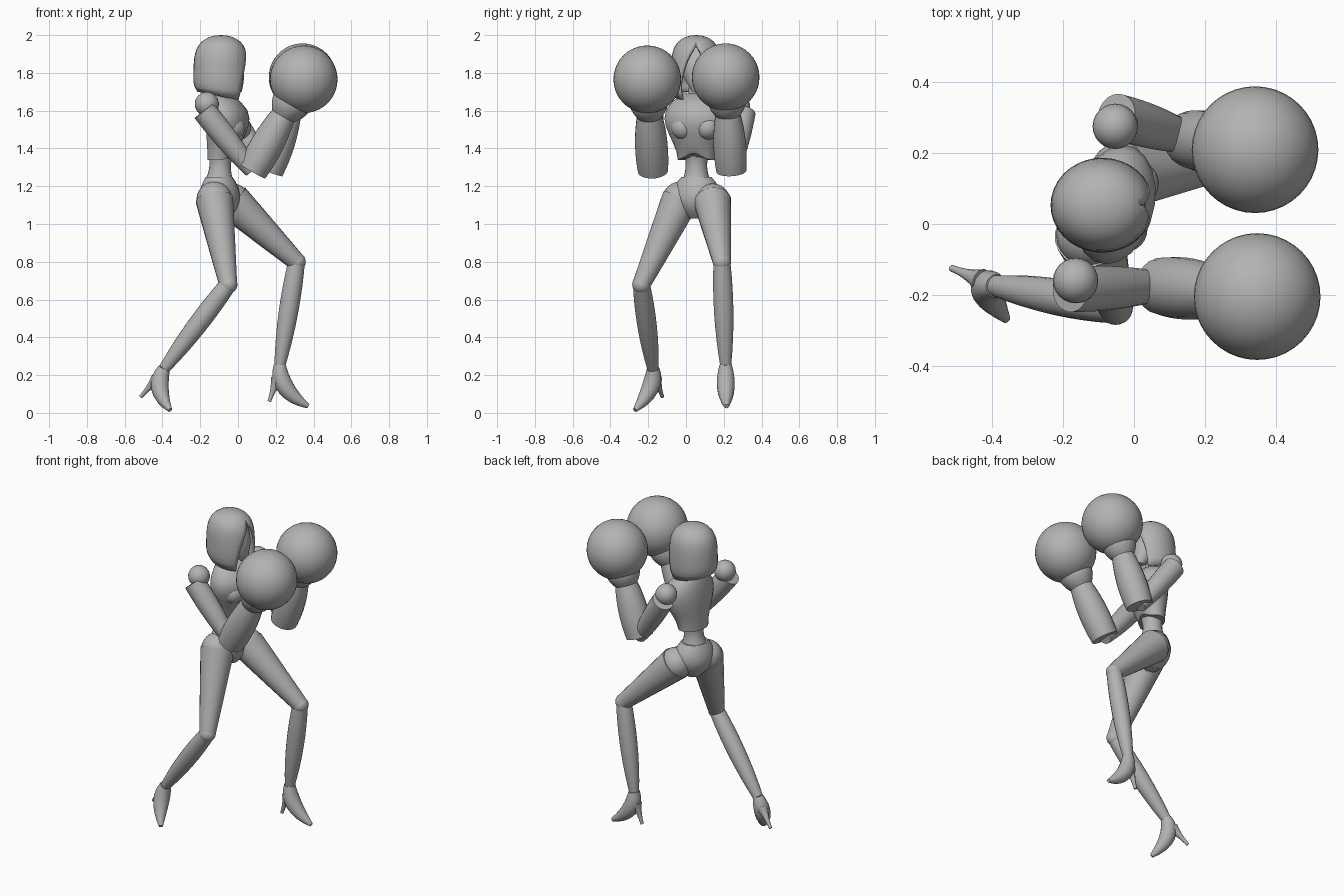
import bpy, bmesh, math
from mathutils import Vector

old = bpy.data.objects.get("Cube")
if old:
    bpy.data.objects.remove(old, do_unlink=True)

tone = (0.45, 0.45, 0.45, 1)
grey = bpy.data.materials.new("plain grey")
grey.use_nodes = True
grey.diffuse_color = tone
grey.node_tree.nodes["Principled BSDF"].inputs["Base Color"].default_value = tone


def finish(name, bm, angle=40):
    bmesh.ops.recalc_face_normals(bm, faces=bm.faces)
    mesh = bpy.data.meshes.new(name)
    bm.to_mesh(mesh)
    bm.free()
    mesh.materials.append(grey)
    ob = bpy.data.objects.new(name, mesh)
    bpy.context.collection.objects.link(ob)
    bpy.ops.object.select_all(action='DESELECT')
    ob.select_set(True)
    bpy.context.view_layer.objects.active = ob
    bpy.ops.object.shade_smooth_by_angle(angle=math.radians(angle))
    return ob


def ball(name, centre, radius, segments=24):
    bm = bmesh.new()
    bmesh.ops.create_uvsphere(bm, u_segments=segments, v_segments=segments // 2, radius=radius)
    bmesh.ops.translate(bm, verts=bm.verts, vec=centre)
    return finish(name, bm)


def bezier(controls, t):
    """Point or number on the curve steered by any count of controls."""
    values = list(controls)
    while len(values) > 1:
        values = [a * (1 - t) + b * t for a, b in zip(values, values[1:])]
    return values[0]


def skin(name, rings):
    """Join rings of points and cap both ends."""
    bm = bmesh.new()
    loops = [[bm.verts.new(point) for point in ring] for ring in rings]
    for low, high in zip(loops, loops[1:]):
        for k in range(len(low)):
            bm.faces.new((low[k - 1], low[k], high[k], high[k - 1]))
    bm.faces.new(loops[0])
    bm.faces.new(loops[-1])
    return finish(name, bm)


def ellipse(centre, u, v, sides):
    angles = [math.tau * (k + 0.5) / sides for k in range(sides)]
    return [centre + u * math.cos(a) + v * math.sin(a) for a in angles]


def tube(name, path, radii, steps=8, sides=20):
    """Round limb along a curved path."""
    path = [Vector(p) for p in path]
    slopes = [b - a for a, b in zip(path, path[1:])]
    rings = []
    for i in range(steps + 1):
        t = i / steps
        along = bezier(slopes, t).normalized()
        u = along.cross(Vector((1, 0, 0))).normalized()
        v = along.cross(u)
        r = bezier(radii, t)
        rings.append(ellipse(bezier(path, t), u * r, v * r, sides))
    return skin(name, rings)


def stack(name, bottom, top, middle_x, depth, width, turn=0, steps=8, sides=20):
    """Level oval sections whose size follows curves from bottom to top."""
    turn = math.radians(turn)
    front = Vector((math.cos(turn), -math.sin(turn), 0))
    side = Vector((math.sin(turn), math.cos(turn), 0))
    rings = []
    for i in range(steps + 1):
        t = i / steps
        centre = Vector((bezier(middle_x, t), 0.055, bezier((bottom, top), t)))
        rings.append(ellipse(centre, side * bezier(width, t), front * bezier(depth, t), sides))
    return skin(name, rings)


# Arms with round gloves
def arm(tag, shoulder, top, elbow, glove):
    ball(tag + "_shoulder_ball", shoulder, 0.064)
    tube(tag + "_upper_arm", (top, elbow), (0.064, 0.07, 0.04))
    elbow, glove = Vector(elbow), Vector(glove)
    wrist = elbow.lerp(glove, 0.6)
    tube(tag + "_forearm", (elbow, wrist), (0.08, 0.1, 0.067))
    tube(tag + "_cuff", (wrist, elbow.lerp(glove, 0.8)), (0.067, 0.11, 0.1))
    ball(tag + "_glove", glove, 0.179, 40)


arm("right", shoulder=(-0.165, -0.16, 1.635), top=(-0.18, -0.185, 1.6),
    elbow=(0.075, -0.175, 1.28), glove=(0.348, -0.205, 1.766))
arm("left", shoulder=(-0.053, 0.276, 1.62), top=(-0.05, 0.305, 1.59),
    elbow=(0.16, 0.24, 1.28), glove=(0.342, 0.21, 1.777))


# Legs in high-heeled feet
def leg(tag, hip, knee, ankle, instep, toe, heel_top, heel_tip):
    ball(tag + "_hip", hip, 0.095)
    tube(tag + "_thigh", (hip, knee), (0.1, 0.075, 0.048))
    ball(tag + "_knee", knee, 0.049)
    tube(tag + "_shin", (knee, ankle), (0.045, 0.066, 0.03))
    tube(tag + "_foot", (ankle, instep, toe), (0.033, 0.07, 0.012))
    tube(tag + "_heel", (heel_top, heel_tip), (0.034, 0.01, 0.01), sides=10)


leg("right", hip=(-0.125, -0.03, 1.13), knee=(-0.052, -0.236, 0.68),
    ankle=(-0.39, -0.175, 0.235), instep=(-0.45, -0.16, 0.13), toe=(-0.36, -0.27, 0.015),
    heel_top=(-0.43, -0.16, 0.18), heel_tip=(-0.515, -0.125, 0.085))
leg("left", hip=(-0.03, 0.14, 1.12), knee=(0.31, 0.19, 0.8),
    ankle=(0.222, 0.21, 0.255), instep=(0.21, 0.21, 0.12), toe=(0.372, 0.214, 0.035),
    heel_top=(0.207, 0.21, 0.18), heel_tip=(0.165, 0.21, 0.06))

# Torso, turned slightly
stack("pelvis", 1.03, 1.25, middle_x=(-0.09, -0.1), turn=20,
      depth=(0.04, 0.13, 0.11, 0.07), width=(0.04, 0.14, 0.16, 0.08))
stack("waist", 1.22, 1.38, middle_x=(-0.1, -0.09), turn=14,
      depth=(0.08, 0.04, 0.07), width=(0.08, 0.04, 0.07))
chest = stack("chest", 1.34, 1.69, middle_x=(-0.09, -0.08, -0.01, -0.1), turn=14,
              depth=(0.07, 0.08, 0.17, 0.05), width=(0.1, 0.1, 0.28, 0.07))
# Raise the middle of the rib edge at the front
for v in chest.data.vertices:
    if v.co.z < 1.35 and v.co.x > -0.06:
        v.co.z += max(0, 0.04 - abs(v.co.y - 0.04) / 2)
for tag, s in (("right", -1), ("left", 1)):
    ball(tag + "_breast", (s * 0.016 - 0.01, s * 0.065 + 0.05, 1.51), 0.064)

# Neck and face
stack("neck", 1.66, 1.8, middle_x=(-0.095, -0.08), depth=(0.04, 0.035), width=(0.045, 0.036))
stack("face", 1.7, 1.95, middle_x=(0, -0.06, -0.08, -0.09),
      depth=(0.02, 0.1, 0.13, 0.06), width=(0.02, 0.08, 0.13, 0.06))

# Hood: domed shell wrapped round the back of the head, open at the face
bm = bmesh.new()
columns, levels = 28, 14
grid = []
for i in range(levels + 1):
    t = math.sin(math.pi / 2 * i / levels)
    hem = max(0, 1 - 4 * t)
    swell = math.sqrt(max(0, 1 - t ** 6)) * (1 - 0.15 * hem ** 2)
    gap = math.radians(42) * max(0, 1 - (t / 0.85) ** 2)
    row = []
    for k in range(columns + 1):
        a = gap + (math.tau - 2 * gap) * k / columns
        z = bezier((1.675, 2), t) - 0.025 * hem * math.cos(a)
        row.append(bm.verts.new((0.146 * swell * math.cos(a) - 0.09,
                                 0.134 * swell * math.sin(a) + 0.053, z)))
    grid.append(row)
for low, high in zip(grid, grid[1:]):
    for k in range(columns):
        bm.faces.new((low[k], low[k + 1], high[k + 1], high[k]))
bmesh.ops.remove_doubles(bm, verts=bm.verts, dist=0.0005)
hood = finish("hood", bm, 50)
shell = hood.modifiers.new("thickness", 'SOLIDIFY')
shell.thickness = 0.015
shell.offset = -1
